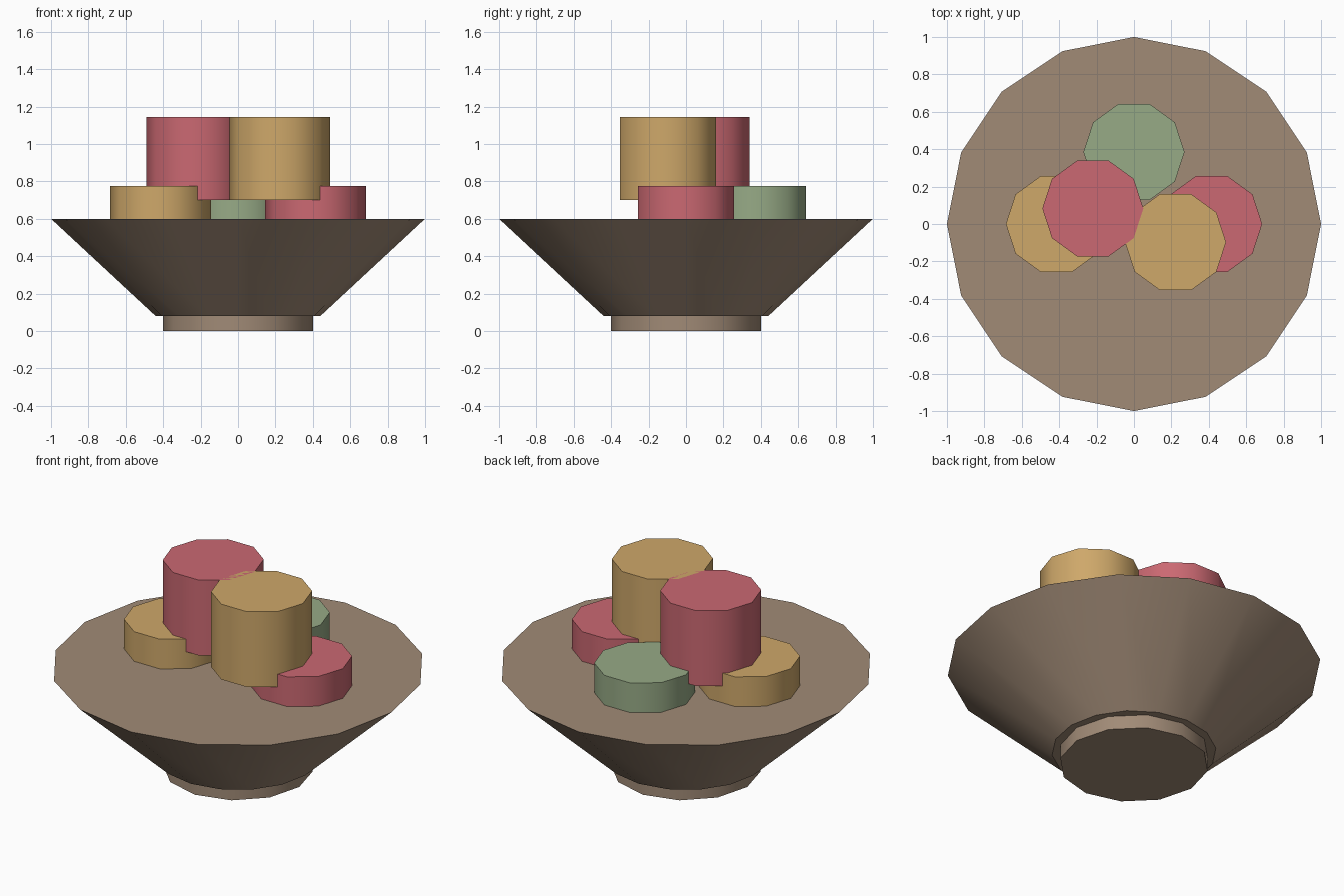
import bpy
import math

cube = bpy.data.objects.get("Cube")
if cube:
    bpy.data.objects.remove(cube, do_unlink=True)


def make_material(name, rgb):
    mat = bpy.data.materials.new(name)
    mat.use_nodes = True
    mat.diffuse_color = (*rgb, 1)
    bsdf = next(n for n in mat.node_tree.nodes if n.type == 'BSDF_PRINCIPLED')
    bsdf.inputs["Base Color"].default_value = (*rgb, 1)
    return mat


brown = make_material("clay brown", (0.355, 0.257, 0.183))
red = make_material("apple red", (0.595, 0.14, 0.168))
gold = make_material("golden yellow", (0.62, 0.392, 0.144))
green = make_material("soft green", (0.31, 0.405, 0.24))


def drum(name, sides, low_r, top_r, z0, z1, mat, x=0, y=0):
    """Capped round part with a corner on the x axis."""
    bpy.ops.mesh.primitive_cone_add(
        vertices=sides, radius1=low_r, radius2=top_r, depth=z1 - z0,
        location=(x, y, (z0 + z1) / 2), rotation=(0, 0, math.pi / 2))
    obj = bpy.context.object
    obj.name = name
    obj.data.materials.append(mat)
    # round sides smooth, rims crisp
    bpy.ops.object.shade_smooth_by_angle(angle=math.radians(40))
    return obj


# Bowl on its foot
drum("foot", 12, 0.40, 0.40, 0, 0.12, brown)
drum("bowl", 16, 0.44, 1.0, 0.08, 0.60, brown)

# Fruit: three sunk into the bowl, two stacked above
FRUIT_R, FRUIT_H = 0.27, 0.445
LOW_Z, HIGH_Z = 0.33, 0.70
fruits = [
    ("lower_fruit_right", gold, -0.415, 0, LOW_Z),
    ("lower_fruit_left", red, 0.415, 0, LOW_Z),
    ("lower_fruit_back", green, 0, 0.385, LOW_Z),
    ("upper_fruit_right", red, -0.22, 0.083, HIGH_Z),
    ("upper_fruit_left", gold, 0.222, -0.097, HIGH_Z),
]
for name, mat, x, y, z in fruits:
    drum(name, 10, FRUIT_R, FRUIT_R, z, z + FRUIT_H, mat, x, y)
